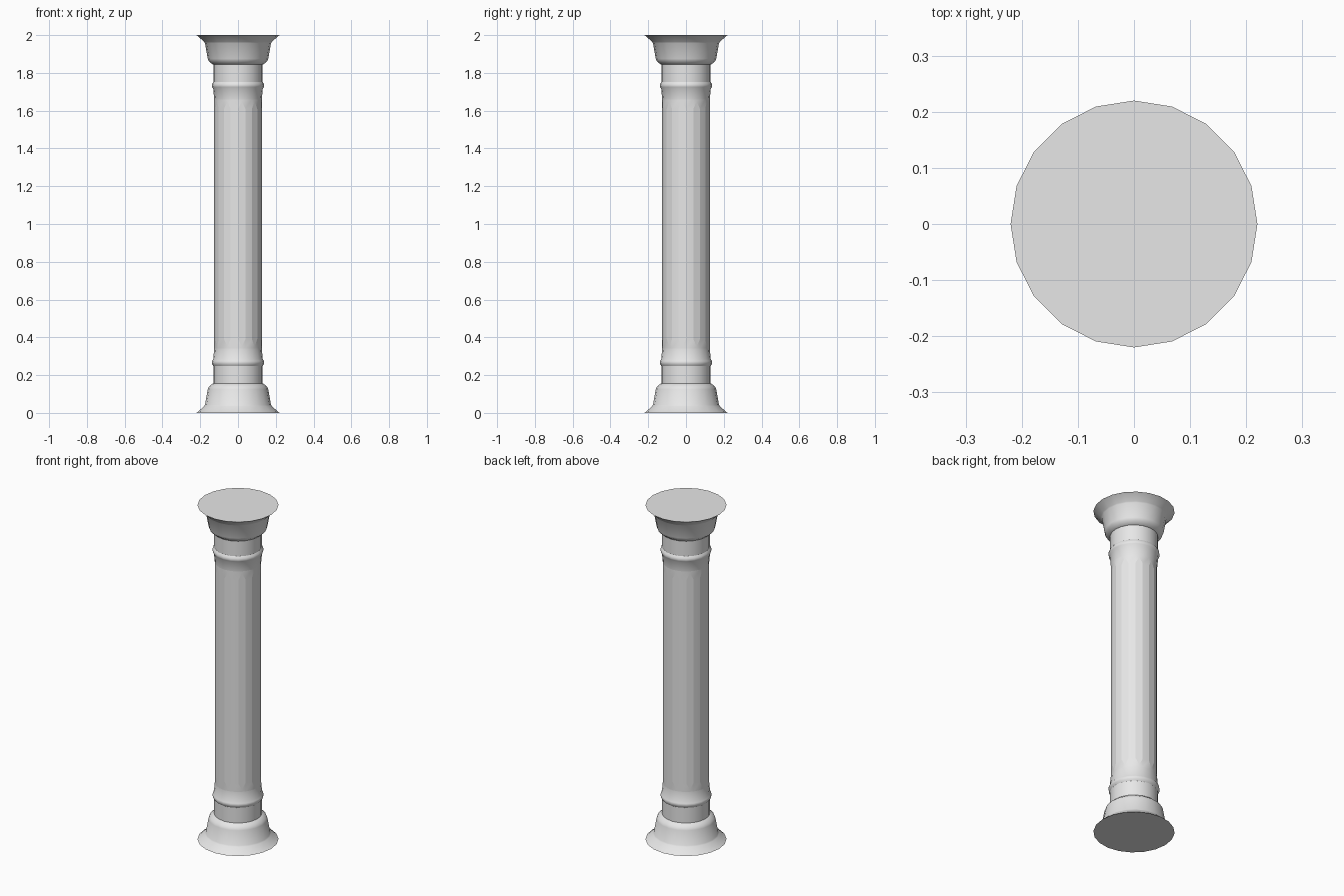
import bpy, bmesh
from math import cos, sin, pi, radians

SIDES = 20
HEIGHT = 2.0

if "Cube" in bpy.data.objects:
    bpy.data.objects.remove(bpy.data.objects["Cube"], do_unlink=True)

stone = bpy.data.materials.new("grey stone")
stone.use_nodes = True
stone.diffuse_color = (0.8, 0.8, 0.8, 1)
stone.node_tree.nodes["Principled BSDF"].inputs["Base Color"].default_value = (0.8, 0.8, 0.8, 1)


def ring(bm, r, z):
    return [bm.verts.new((r * cos(2 * pi * k / SIDES), r * sin(2 * pi * k / SIDES), z))
            for k in range(SIDES)]


def finish(bm, name):
    mesh = bpy.data.meshes.new(name)
    bm.to_mesh(mesh)
    bm.free()
    mesh.materials.append(stone)
    obj = bpy.data.objects.new(name, mesh)
    bpy.context.collection.objects.link(obj)
    bpy.ops.object.select_all(action="DESELECT")
    obj.select_set(True)
    bpy.context.view_layer.objects.active = obj
    bpy.ops.object.shade_smooth_by_angle(angle=radians(30))


def lathe(name, profile, cap_bottom=False, cap_top=False):
    bm = bmesh.new()
    rings = [ring(bm, r, z) for r, z in profile]
    for a, b in zip(rings, rings[1:]):
        for k in range(SIDES):
            n = (k + 1) % SIDES
            bm.faces.new((a[k], a[n], b[n], b[k]))
    if cap_bottom:
        bm.faces.new(rings[0][::-1])
    if cap_top:
        bm.faces.new(rings[-1])
    finish(bm, name)


def flip(profile):
    return [(r, HEIGHT - z) for r, z in reversed(profile)]


# Flared base and matching capital
foot = [(0.22, 0), (0.212, 0.005), (0.18, 0.036), (0.175, 0.042), (0.16, 0.125),
        (0.155, 0.138), (0.136, 0.154), (0.13, 0.156)]
lathe("base", foot, cap_bottom=True)
lathe("capital", flip(foot), cap_top=True)

# Necks with a rounded band
neck = [(0.13, 0.156), (0.13, 0.247), (0.137, 0.257), (0.139, 0.267),
        (0.137, 0.275), (0.131, 0.285), (0.126, 0.34)]
lathe("lower_neck", neck)
lathe("upper_neck", flip(neck))

# Shaft with a pointed flute sunk into every second side
R, LOW, TIP, SHOULDER = 0.126, 0.34, 0.352, 0.39
bm = bmesh.new()
heights = (LOW, SHOULDER, HEIGHT - SHOULDER, HEIGHT - LOW)
bottom, low, high, top = [ring(bm, R, z) for z in heights]
flutes = []
for k in range(SIDES):
    n = (k + 1) % SIDES
    if k % 2 == 0:
        for a, b in ((bottom, low), (low, high), (high, top)):
            bm.faces.new((a[k], a[n], b[n], b[k]))
        continue
    mid = (low[k].co + low[n].co) / 2
    tip_low = bm.verts.new((mid.x, mid.y, TIP))
    tip_high = bm.verts.new((mid.x, mid.y, HEIGHT - TIP))
    bm.faces.new((bottom[k], bottom[n], low[n], tip_low, low[k]))
    bm.faces.new((top[n], top[k], high[k], tip_high, high[n]))
    flutes.append(bm.faces.new((low[k], tip_low, low[n], high[n], tip_high, high[k])))
bmesh.ops.inset_individual(bm, faces=flutes, thickness=0.005, depth=-0.009,
                           use_even_offset=True)
finish(bm, "fluted_shaft")
